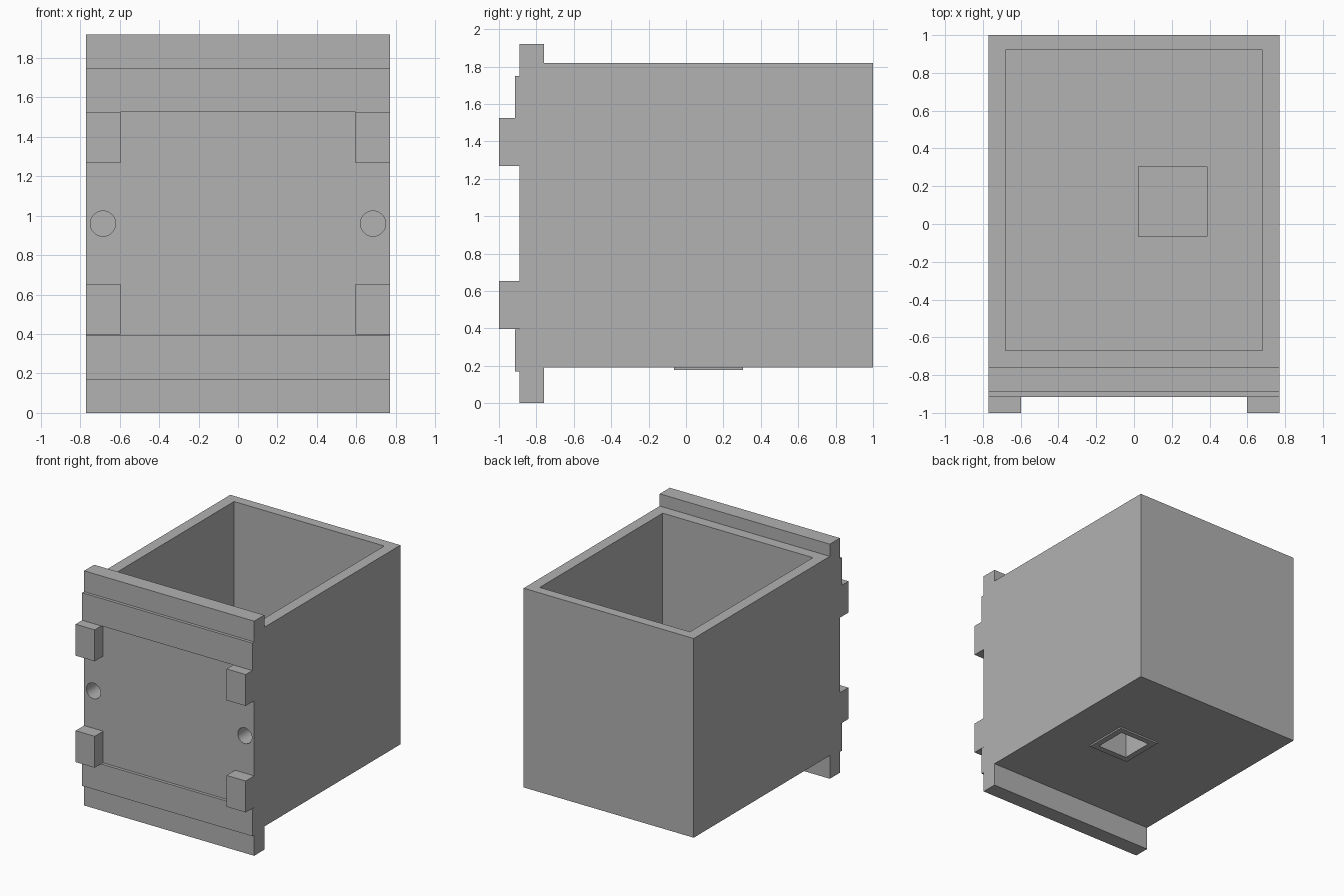
import bpy
import bmesh
import math
from mathutils import Matrix

default = bpy.data.objects.get("Cube")
if default:
    bpy.data.objects.remove(default, do_unlink=True)

grey = bpy.data.materials.new("plain grey")
grey.use_nodes = True
COLOUR = (0.445, 0.445, 0.445, 1)
grey.diffuse_color = COLOUR
grey.node_tree.nodes["Principled BSDF"].inputs["Base Color"].default_value = COLOUR


def finish(name, bm):
    bmesh.ops.recalc_face_normals(bm, faces=bm.faces)
    mesh = bpy.data.meshes.new(name)
    bm.to_mesh(mesh)
    bm.free()
    mesh.materials.append(grey)
    obj = bpy.data.objects.new(name, mesh)
    bpy.context.collection.objects.link(obj)
    return obj


def box(name, x0, x1, y0, y1, z0, z1):
    bm = bmesh.new()
    bmesh.ops.create_cube(bm, size=1)
    for v in bm.verts:
        v.co.x = x1 if v.co.x > 0 else x0
        v.co.y = y1 if v.co.y > 0 else y0
        v.co.z = z1 if v.co.z > 0 else z0
    return finish(name, bm)


def peg(name, x, y0, y1, z, radius):
    bm = bmesh.new()
    place = Matrix.Translation((x, (y0 + y1) / 2, z)) @ Matrix.Rotation(math.pi / 2, 4, 'X')
    bmesh.ops.create_cone(bm, cap_ends=True, segments=48, radius1=radius,
                          radius2=radius, depth=y1 - y0, matrix=place)
    return finish(name, bm)


def cut(target, cutter):
    cutter.hide_render = True
    mod = target.modifiers.new("cut", 'BOOLEAN')
    mod.operation = 'DIFFERENCE'
    mod.solver = 'EXACT'
    mod.object = cutter
    bpy.context.view_layer.objects.active = target
    bpy.ops.object.modifier_apply(modifier=mod.name)
    bpy.data.objects.remove(cutter, do_unlink=True)


HALF_W, TOP, MID = 0.77, 1.92, 0.96
BACK, PLATE_BACK, FACE, BAND = 1.0, -0.76, -0.89, -0.915

# Bin body with its front plate: one side profile swept across the width
lower = [(FACE, 0), (FACE, 0.17), (BAND, 0.17), (BAND, 0.395), (FACE, 0.395)]
upper = [(y, TOP - z) for y, z in reversed(lower)]
rear = [(PLATE_BACK, TOP), (PLATE_BACK, 1.82), (BACK, 1.82),
        (BACK, 0.19), (PLATE_BACK, 0.19), (PLATE_BACK, 0)]
bm = bmesh.new()
side = bm.faces.new([bm.verts.new((-HALF_W, y, z)) for y, z in lower + upper + rear])
sweep = bmesh.ops.extrude_face_region(bm, geom=[side])
new_verts = [g for g in sweep["geom"] if isinstance(g, bmesh.types.BMVert)]
bmesh.ops.translate(bm, verts=new_verts, vec=(2 * HALF_W, 0, 0))
body = finish("bin_body", bm)

# Open cavity, floor opening and the two blind holes in the front
cut(body, box("cavity_cutter", -0.68, 0.68, -0.67, 0.92, 0.28, 2.2))
cut(body, box("floor_cutter", 0.02, 0.39, -0.065, 0.305, 0.1, 0.4))
for sx in (-1, 1):
    cut(body, peg("hole_cutter", sx * 0.685, -1.05, -0.70, MID, 0.064))
bpy.ops.object.select_all(action='DESELECT')
body.select_set(True)
bpy.context.view_layer.objects.active = body
bpy.ops.object.shade_smooth_by_angle()

# Hollow socket standing on the floor, open underneath
socket = box("floor_socket", 0.02, 0.39, -0.065, 0.305, 0.177, 0.55)
cut(socket, box("socket_cutter", 0.07, 0.34, -0.015, 0.255, 0.1, 0.5))

# Four corner blocks on the front
for side_name, sx in (("right", -1), ("left", 1)):
    for level, z0 in (("lower", 0.397), ("upper", 1.268)):
        x0, x1 = sorted((sx * 0.597, sx * HALF_W))
        box(f"{level}_{side_name}_block", x0, x1, -1.0, FACE, z0, z0 + 0.257)
